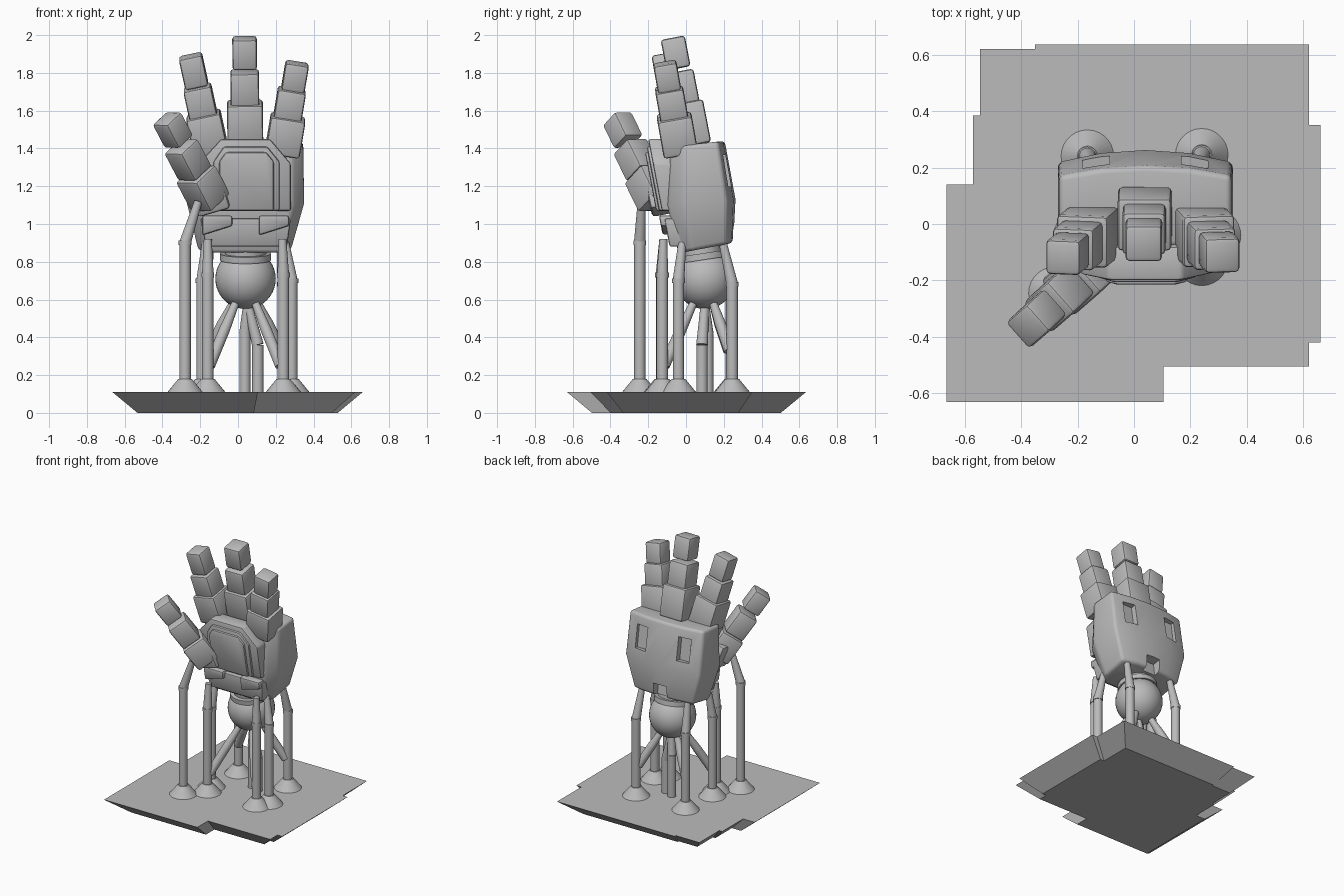
import bpy, bmesh, math
from mathutils import Vector, Matrix

cube = bpy.data.objects.get("Cube")
if cube:
    bpy.data.objects.remove(cube, do_unlink=True)

grey = bpy.data.materials.new("plain_grey")
grey.use_nodes = True
GREY = (0.5, 0.5, 0.5, 1)
grey.diffuse_color = GREY
grey.node_tree.nodes["Principled BSDF"].inputs["Base Color"].default_value = GREY


def finish(name, bm, bevel=0, smooth=True, segments=2):
    """Turn a bmesh into a named object with optional rounded edges."""
    bmesh.ops.recalc_face_normals(bm, faces=bm.faces)
    mesh = bpy.data.meshes.new(name)
    bm.to_mesh(mesh)
    bm.free()
    mesh.materials.append(grey)
    ob = bpy.data.objects.new(name, mesh)
    bpy.context.collection.objects.link(ob)
    bpy.ops.object.select_all(action='DESELECT')
    ob.select_set(True)
    bpy.context.view_layer.objects.active = ob
    if bevel:
        mod = ob.modifiers.new("bevel", 'BEVEL')
        mod.width, mod.segments = bevel, segments
        mod.limit_method, mod.angle_limit = 'ANGLE', math.radians(25)
        bpy.ops.object.modifier_apply(modifier=mod.name)
    if smooth:
        bpy.ops.object.shade_smooth_by_angle(angle=math.radians(35))
    return ob


def loft(name, rings, **kw):
    """Skin a list of closed rings and cap both ends."""
    bm = bmesh.new()
    rows = [[bm.verts.new(p) for p in ring] for ring in rings]
    n = len(rows[0])
    for a, b in zip(rows, rows[1:]):
        for i in range(n):
            j = (i + 1) % n
            bm.faces.new((a[i], a[j], b[j], b[i]))
    bm.faces.new(rows[0])
    bm.faces.new(rows[-1])
    return finish(name, bm, **kw)


def box(name, centre, size, up=(0, 0, 1), side=(1, 0, 0), **kw):
    z = Vector(up).normalized()
    y = z.cross(Vector(side)).normalized()
    x = y.cross(z)
    turn = Matrix((x, y, z)).transposed().to_4x4()
    bm = bmesh.new()
    bmesh.ops.create_cube(bm, size=1, matrix=Matrix.Translation(centre) @ turn @ Matrix.Diagonal((*size, 1)))
    return finish(name, bm, **kw)


def tube(name, a, b, r1, r2, sides=20):
    a, b = Vector(a), Vector(b)
    turn = (b - a).to_track_quat('Z', 'Y').to_matrix().to_4x4()
    bm = bmesh.new()
    bmesh.ops.create_cone(bm, cap_ends=True, segments=sides, radius1=r1, radius2=r2,
                          depth=(b - a).length, matrix=Matrix.Translation((a + b) / 2) @ turn)
    return finish(name, bm)


def plate(name, outline, front, depth, bevel=0.012):
    """Palm plate: x/z outline, leaning forward towards the top."""
    lean = lambda z: front - 0.19 * (z - 1.08)
    return loft(name, [[(x, lean(z) + d, z) for x, z in outline] for d in (0, depth)], bevel=bevel)


# Base slab, flaring out towards its stepped top edge
rim = [(-.545, .62), (-.35, .62), (-.35, .635), (.62, .635), (.62, .35), (.66, .35),
       (.66, -.42), (.62, -.42), (.62, -.505), (.105, -.505), (.105, -.63), (-.665, -.63),
       (-.665, .14), (-.57, .14), (-.57, .385), (-.545, .385)]
loft("base_slab", [[(x * .8, y * .79, 0) for x, y in rim], [(x, y, .11) for x, y in rim]], smooth=False)


# Hand shell with a bowed back
def shell_ring(xl, xr, yf, yb, zf, zb):
    pts = [(0.1, 0), (0.9, 0), (1, .25), (1, .88), (.75, .97), (.5, 1), (.25, .97), (0, .88), (0, .25)]
    return [(xl + (xr - xl) * u, yf + (yb - yf) * v, zf + (zb - zf) * v) for u, v in pts]


shell = loft("hand_shell", [shell_ring(-.21, .28, -.04, .25, .845, .90),
                            shell_ring(-.27, .35, -.10, .262, 1.10, 1.13),
                            shell_ring(-.265, .345, -.08, .205, 1.41, 1.44)], bevel=.02, segments=3)

# Recesses in the back of the hand
for centre, size in [((-.135, .235, 1.285), (.095, .10, .17)),
                     ((.215, .235, 1.285), (.095, .10, .17)),
                     ((.04, .255, .93), (.11, .12, .12))]:
    cutter = box("cutter", centre, size, up=(0, -.15, 1), smooth=False)
    cutter.hide_render = True
    bpy.context.view_layer.objects.active = shell
    mod = shell.modifiers.new("recess", 'BOOLEAN')
    mod.operation, mod.solver, mod.object = 'DIFFERENCE', 'EXACT', cutter
    bpy.ops.object.modifier_apply(modifier=mod.name)
    bpy.data.objects.remove(cutter, do_unlink=True)

# Palm plates
plate("palm_plate", [(-.19, 1.07), (.28, 1.07), (.28, 1.32), (.17, 1.45), (-.09, 1.45), (-.19, 1.34)],
      -.13, .12)
plate("palm_step", [(-.13, 1.07), (.22, 1.07), (.22, 1.33), (.155, 1.41), (-.075, 1.41), (-.13, 1.33)],
      -.145, .05)
plate("palm_centre", [(-.10, 1.07), (.19, 1.07), (.19, 1.33), (.15, 1.38), (-.065, 1.38), (-.10, 1.33)],
      -.16, .05)
plate("wrist_plate", [(-.20, 1.03), (.28, 1.03), (.26, .88), (-.17, .88)], -.125, .14)
for name, x in (("right_heel_pad", -.11), ("left_heel_pad", .19)):
    plate(name, [(x - .08, 1.045), (x + .08, 1.045), (x + .08, .99), (x - .08, .94)], -.15, .08)


# Fingers: knuckle, middle and tip blocks
def finger(name, joints, widths, lengths, side=(1, 0, 0)):
    up = Vector(joints[-1]) - Vector(joints[0])
    for part, c, w, l in zip(("base", "middle", "tip"), joints, widths, lengths):
        box(f"{name}_{part}", c, (w, w, l), up, side, bevel=.016)


finger("middle_finger", [(.038, .018, 1.53), (.036, -.018, 1.715), (.035, -.055, 1.905)],
       (.19, .152, .13), (.23, .19, .165))
finger("left_finger", [(.25, -.045, 1.47), (.273, -.075, 1.63), (.302, -.10, 1.78)],
       (.185, .15, .125), (.20, .17, .15))
finger("right_finger", [(-.163, -.045, 1.48), (-.198, -.075, 1.64), (-.235, -.105, 1.81)],
       (.185, .15, .125), (.21, .18, .17))
finger("thumb", [(-.185, -.185, 1.19), (-.265, -.262, 1.34), (-.345, -.335, 1.497)],
       (.17, .145, .125), (.19, .18, .155), side=(.65, -.75, 0))
box("thumb_mount", (-.15, -.13, 1.15), (.18, .14, .17), up=(-.3, -.2, 1), bevel=.02)

# Wrist ball, collar and neck
BALL = Vector((.04, .10, .71))
bm = bmesh.new()
bmesh.ops.create_uvsphere(bm, u_segments=40, v_segments=20, radius=.16, matrix=Matrix.Translation(BALL))
finish("wrist_ball", bm)
tilt = Vector((0, -.15, 1)).normalized()
tube("wrist_collar", BALL + tilt * .10, BALL + tilt * .135, .135, .135, 40)
tube("wrist_neck", BALL + tilt * .12, BALL + tilt * .24, .11, .11, 40)


# Support legs: cone foot, straight shaft, joint ring and tapered top
def leg(name, x, y, knee, top):
    tube(name + "_foot", (x, y, .108), (x, y, .18), .095, .036, 28)
    tube(name + "_shaft", (x, y, .15), (x, y, knee), .03, .03)
    tube(name + "_joint", (x, y, knee - .012), (x, y, knee + .012), .034, .034)
    tube(name + "_top", (x, y, knee), top, .031, .021)


leg("thumb_leg", -.28, -.245, .90, (-.21, -.235, 1.12))
leg("front_right_leg", -.16, -.13, .73, (-.16, -.12, .92))
leg("front_left_leg", .24, -.125, .73, (.235, -.12, .92))
leg("mid_right_leg", -.19, -.04, .70, (-.17, -.02, .90))
leg("mid_left_leg", .285, -.04, .70, (.25, -.02, .90))
leg("back_right_leg", -.165, .24, .68, (-.15, .195, .90))
leg("back_left_leg", .24, .245, .68, (.225, .195, .90))

# Struts spreading from the ball to the legs
for name, end in (("front_right", (-.15, -.115, .25)), ("front_left", (.225, -.115, .25)),
                  ("back_right", (-.155, .225, .33)), ("back_left", (.23, .23, .33))):
    start = BALL + (Vector(end) - BALL).normalized() * .14
    middle = start.lerp(Vector(end), .45)
    tube(name + "_strut_upper", start, middle, .02, .029)
    tube(name + "_strut_lower", middle, end, .029, .029)

# Two posts under the ball
for name, x, y, knee in (("right_post", .037, .115, .42), ("left_post", .105, .085, .36)):
    tube(name + "_shaft", (x, y, .108), (x, y, knee), .03, .03)
    tube(name + "_top", (x, y, knee), (.05, .10, .58), .031, .022)
